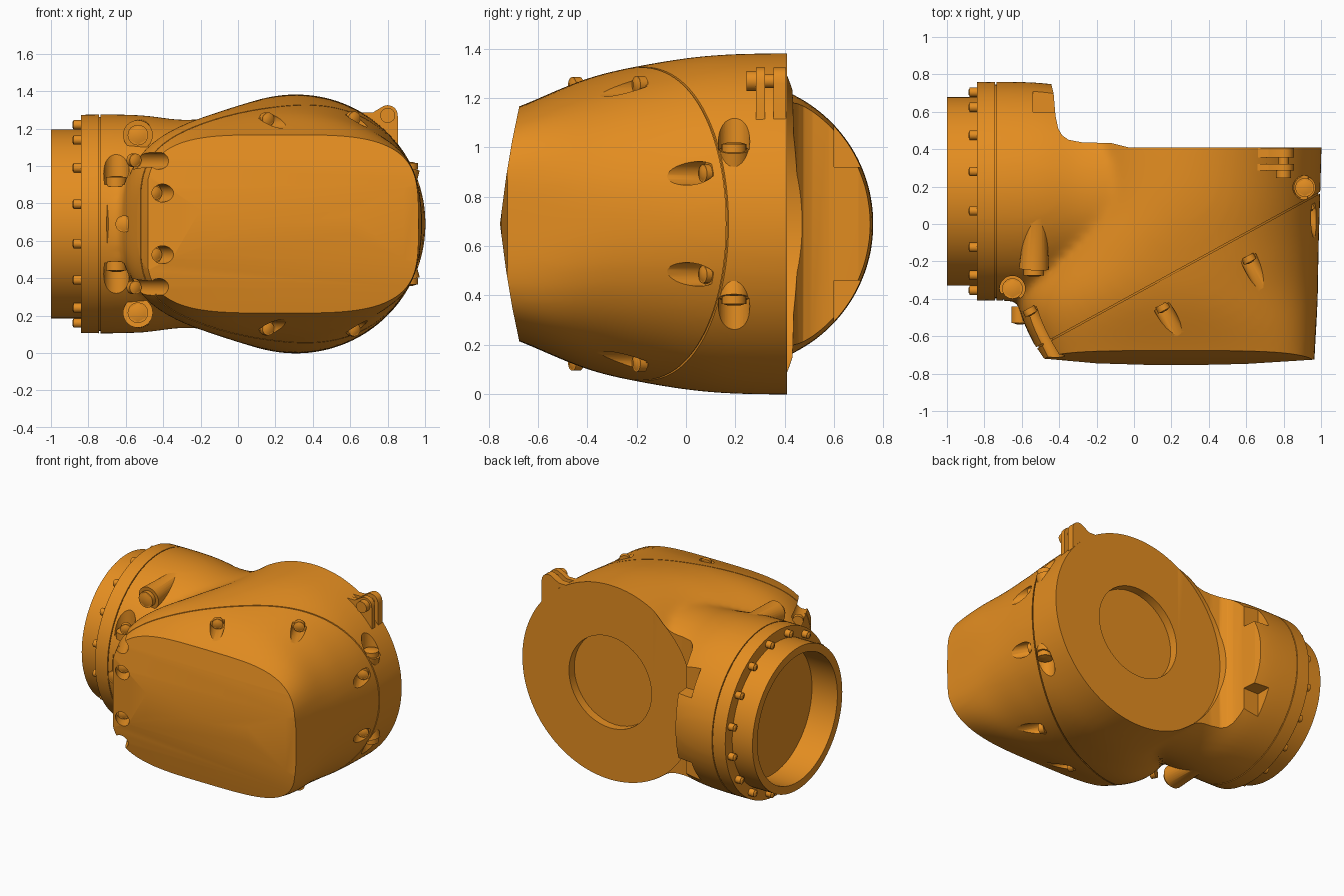
import bpy, bmesh, math
from mathutils import Vector, Matrix

if "Cube" in bpy.data.objects:
    bpy.data.objects.remove(bpy.data.objects["Cube"])

ZC = 0.69                      # height of the horizontal symmetry plane
DX = 0.31                      # x of the back disc axis
NY = 0.175                     # y of the neck axis
N = Vector((0.48, -0.877, 0))  # normal of the diagonal seam

orange = bpy.data.materials.new("orange_paint")
orange.diffuse_color = (0.78, 0.27, 0.015, 1)
orange.use_nodes = True
orange.node_tree.nodes["Principled BSDF"].inputs["Base Color"].default_value = orange.diffuse_color


def to_object(name, bm):
    bmesh.ops.recalc_face_normals(bm, faces=bm.faces)
    me = bpy.data.meshes.new(name)
    bm.to_mesh(me)
    bm.free()
    ob = bpy.data.objects.new(name, me)
    ob.data.materials.append(orange)
    bpy.context.collection.objects.link(ob)
    return ob


def add_loft(bm, rings):
    vs = [[bm.verts.new(p) for p in ring] for ring in rings]
    n = len(vs[0])
    for a, b in zip(vs, vs[1:]):
        for i in range(n):
            bm.faces.new((a[i], a[(i + 1) % n], b[(i + 1) % n], b[i]))
    bm.faces.new(vs[0])
    bm.faces.new(vs[-1])


def loft(name, rings):
    bm = bmesh.new()
    add_loft(bm, rings)
    return to_object(name, bm)


def add_rod(bm, p, q, r, r2=None, seg=32):
    p, q = Vector(p), Vector(q)
    m = Matrix.Translation((p + q) / 2) @ (q - p).to_track_quat('Z', 'Y').to_matrix().to_4x4()
    bmesh.ops.create_cone(bm, cap_ends=True, segments=seg, radius1=r,
                          radius2=r if r2 is None else r2, depth=(q - p).length, matrix=m)


def rod(name, p, q, r, r2=None, seg=32):
    bm = bmesh.new()
    add_rod(bm, p, q, r, r2, seg)
    return to_object(name, bm)


def box(name, lo, hi):
    lo, hi = Vector(lo), Vector(hi)
    bm = bmesh.new()
    bmesh.ops.create_cube(bm, size=1, matrix=Matrix.Translation((lo + hi) / 2) @
                          Matrix.Diagonal((*(hi - lo), 1)))
    return to_object(name, bm)


def apply_mod(ob, kind, **props):
    mod = ob.modifiers.new(kind.lower(), kind)
    for k, v in props.items():
        setattr(mod, k, v)
    bpy.context.view_layer.objects.active = ob
    bpy.ops.object.modifier_apply(modifier=mod.name)


def boolean(ob, other, op):
    apply_mod(ob, 'BOOLEAN', operation=op, solver='MANIFOLD', object=other)
    bpy.data.objects.remove(other)


def mirror(p, s):
    return Vector((p[0], p[1], ZC + s * (p[2] - ZC)))


def smooth_lerp(table, t):
    # Catmull-Rom interpolation through rows of a section table
    f = t * (len(table) - 1)
    i = min(int(f), len(table) - 2)
    u = f - i
    a, b, c, d = (table[min(max(k, 0), len(table) - 1)] for k in range(i - 1, i + 3))
    return [0.5 * (2 * q + (r - p) * u + (2 * p - 5 * q + 4 * r - s) * u * u +
                   (3 * q - p - 3 * r + s) * u ** 3) for p, q, r, s in zip(a, b, c, d)]


def superellipse(y, cx, ax, az, n, seg=96):
    pts = []
    for i in range(seg):
        c, s = math.cos(i * math.tau / seg), math.sin(i * math.tau / seg)
        k = (abs(c) ** n + abs(s) ** n) ** (-1 / n)
        pts.append((cx + ax * c * k, y, ZC + az * s * k))
    return pts


# Main housing: round at the back, rounded rectangle at the front (y, cx, ax, az, n)
sections = [(0.5, DX, 0.693, 0.69, 2), (0.41, DX, 0.693, 0.693, 2), (0.12, 0.29, 0.705, 0.685, 2.05),
            (-0.14, 0.23, 0.757, 0.65, 2.2), (-0.4, 0.18, 0.802, 0.59, 2.6),
            (-0.68, 0.225, 0.742, 0.475, 3.8), (-0.85, 0.27, 0.69, 0.42, 4.2)]
body = loft("joint_housing", [superellipse(*smooth_lerp(sections, i / 36)) for i in range(37)])

# Neck barrel along x (x, radius)
neck = [(-0.95, 0.582), (-0.7, 0.586), (-0.5, 0.58), (-0.3, 0.557), (-0.1, 0.568), (0.1, 0.58)]
rings = []
for i in range(31):
    x, r = smooth_lerp(neck, i / 30)
    rings.append([(x, NY + r * math.cos(j * math.tau / 96), ZC + r * math.sin(j * math.tau / 96))
                  for j in range(96)])
boolean(body, loft("neck", rings), 'UNION')

# Blend the two volumes into one casting
apply_mod(body, 'REMESH', mode='VOXEL', voxel_size=0.022)
apply_mod(body, 'SMOOTH', factor=0.5, iterations=14)

# Trim to the plan outline and to the shallow ridged front
plan = [(-0.84, 0.9), (-0.455, 0.9), (-0.44, 0.74), (-0.43, 0.7), (-0.42, 0.58), (-0.405, 0.51),
        (-0.385, 0.475), (-0.35, 0.45), (-0.28, 0.437), (-0.12, 0.432), (-0.03, 0.41), (1.2, 0.41),
        (1.2, -0.7), (0.965, -0.725), (0.6, -0.748), (0.2, -0.757), (-0.2, -0.745), (-0.48, -0.72),
        (-0.7, -0.4), (-0.72, -0.5), (-0.84, -0.5)]
boolean(body, loft("plan_trim", [[(x, y, z) for x, y in plan] for z in (-0.5, 2)]), 'INTERSECT')
front = [(-0.62, -0.2), (-0.678, 0.22), (-0.705, 0.35), (-0.73, 0.5), (-0.755, 0.69)]
side = front + [(y, 2 * ZC - z) for y, z in front[-2::-1]] + [(1.2, 1.6), (1.2, -0.2)]
boolean(body, loft("front_trim", [[(x, y, z) for y, z in side] for x in (-2, 2)]), 'INTERSECT')
boolean(body, rod("disc_face_cut", (DX, 0.41, ZC), (DX, 1, ZC), 0.69, seg=128), 'DIFFERENCE')

# Diagonal cover seam and neck seam: thin slabs hollowed by a slightly smaller core
core = body.copy()
core.data = body.data.copy()
bpy.context.collection.objects.link(core)
piv = Vector((0.2, -0.1, ZC))
core.data.transform(Matrix.Translation(piv) @ Matrix.Scale(0.987, 4) @ Matrix.Translation(-piv))
mid = Vector((0.25, -0.24, ZC))
slab = rod("cover_seam", mid - N * 0.004, mid + N * 0.004, 1.6, seg=48)
boolean(slab, core, 'DIFFERENCE')
boolean(body, slab, 'DIFFERENCE')
slab = rod("neck_seam", (-0.742, NY, ZC), (-0.736, NY, ZC), 0.7, seg=96)
boolean(slab, rod("core", (-0.8, NY, ZC), (-0.7, NY, ZC), 0.572, seg=96), 'DIFFERENCE')
boolean(body, slab, 'DIFFERENCE')

# Round spigot on the neck, its bore, and the back recess
boolean(body, rod("spigot", (-1, NY, ZC), (-0.82, NY, ZC), 0.505, seg=96), 'UNION')
boolean(body, rod("bore", (-1.1, NY, ZC), (-0.8, NY, ZC), 0.45, seg=96), 'DIFFERENCE')
boolean(body, rod("recess", (DX, 0.35, ZC), (DX, 0.6, ZC), 0.325, seg=64), 'DIFFERENCE')

screws = bmesh.new()


def screw(p, axis, r, h):
    p, axis = Vector(p), Vector(axis)
    add_rod(screws, p, p + axis * h, r, seg=24)
    add_rod(screws, p + axis * h, p + axis * (h + 0.006), r * 0.9, r * 0.5, seg=6)


for s in (1, -1):
    # Screw pockets running square to the cover seam
    for p in ((0.15, -0.44, 1.25), (0.61, -0.18, 1.255), (0.925, 0.09, 0.895),
              (-0.56, -0.46, 1.03), (-0.45, -0.64, 0.855)):
        p = mirror(p, s)
        boolean(body, rod("pocket", p, p + N * 0.5, 0.048), 'DIFFERENCE')
        screw(p - N * 0.01, N, 0.036, 0.035)
    # Upright screw bosses at the disc rim and spot faces on the neck
    p = mirror((0.913, 0.195, 0.99), s)
    boolean(body, rod("rim_spotface", p, p + Vector((0, 0, 0.13 * s)), 0.064), 'DIFFERENCE')
    screw(p - Vector((0, 0, 0.01 * s)), (0, 0, s), 0.05, 0.035)
    boolean(body, rod("rim_boss", p, mirror((0.87, 0.195, 0.82), s), 0.06), 'UNION')
    p = mirror((-0.65, -0.345, 0.9), s)
    boolean(body, rod("neck_spotface", p, p + Vector((0, 0, 0.25 * s)), 0.068), 'DIFFERENCE')
    screw(p - Vector((0, 0, 0.01 * s)), (0, 0, s), 0.055, 0.05)
    # Forward-facing bosses on the neck
    boolean(body, rod("front_boss", mirror((-0.535, -0.24, 1.165), s),
                      mirror((-0.52, 0.1, 1.2), s), 0.08, 0.05), 'UNION')
    screw(mirror((-0.535, -0.235, 1.165), s), (0, -1, 0), 0.055, 0.04)
    # Notches in the back shoulder of the neck
    z = sorted((mirror((0, 0, 0.92), s).z, mirror((0, 0, 1.2), s).z))
    boolean(body, box("notch", (-0.54, 0.6, z[0]), (-0.3, 0.9, z[1])), 'DIFFERENCE')

screw((-0.61, -0.44, ZC), (0, -1, 0), 0.045, 0.09)

# Ring of sixteen flange screws
for i in range(16):
    a = (i + 0.5) * math.tau / 16
    screw((-0.83, NY + 0.54 * math.cos(a), ZC + 0.54 * math.sin(a)), (-1, 0, 0), 0.025, 0.05)

screw_set = to_object("housing_screws", screws)

# Lifting lug: two ears with a cross pin at the disc rim
lug_outline = [(0.855, 1.0), (0.855, 1.26)]
lug_outline += [(0.80 + 0.055 * math.cos(a * math.pi / 8), 1.27 + 0.055 * math.sin(a * math.pi / 8))
                for a in range(1, 6)]
lug_outline += [(0.72, 1.285), (0.64, 1.285), (0.64, 1.15)]
lug = bmesh.new()
for y0, y1 in ((0.285, 0.32), (0.355, 0.405)):
    add_loft(lug, [[(x, y, z) for x, z in lug_outline] for y in (y0, y1)])
add_rod(lug, (0.80, 0.245, 1.27), (0.80, 0.29, 1.27), 0.04, seg=24)
add_rod(lug, (0.80, 0.28, 1.27), (0.80, 0.395, 1.27), 0.028, seg=24)
lug_ob = to_object("lifting_lug", lug)

# Smooth castings with crisp machined edges
for ob in (body, screw_set, lug_ob):
    bpy.ops.object.select_all(action='DESELECT')
    ob.select_set(True)
    bpy.context.view_layer.objects.active = ob
    bpy.ops.object.shade_smooth_by_angle(angle=math.radians(30))
